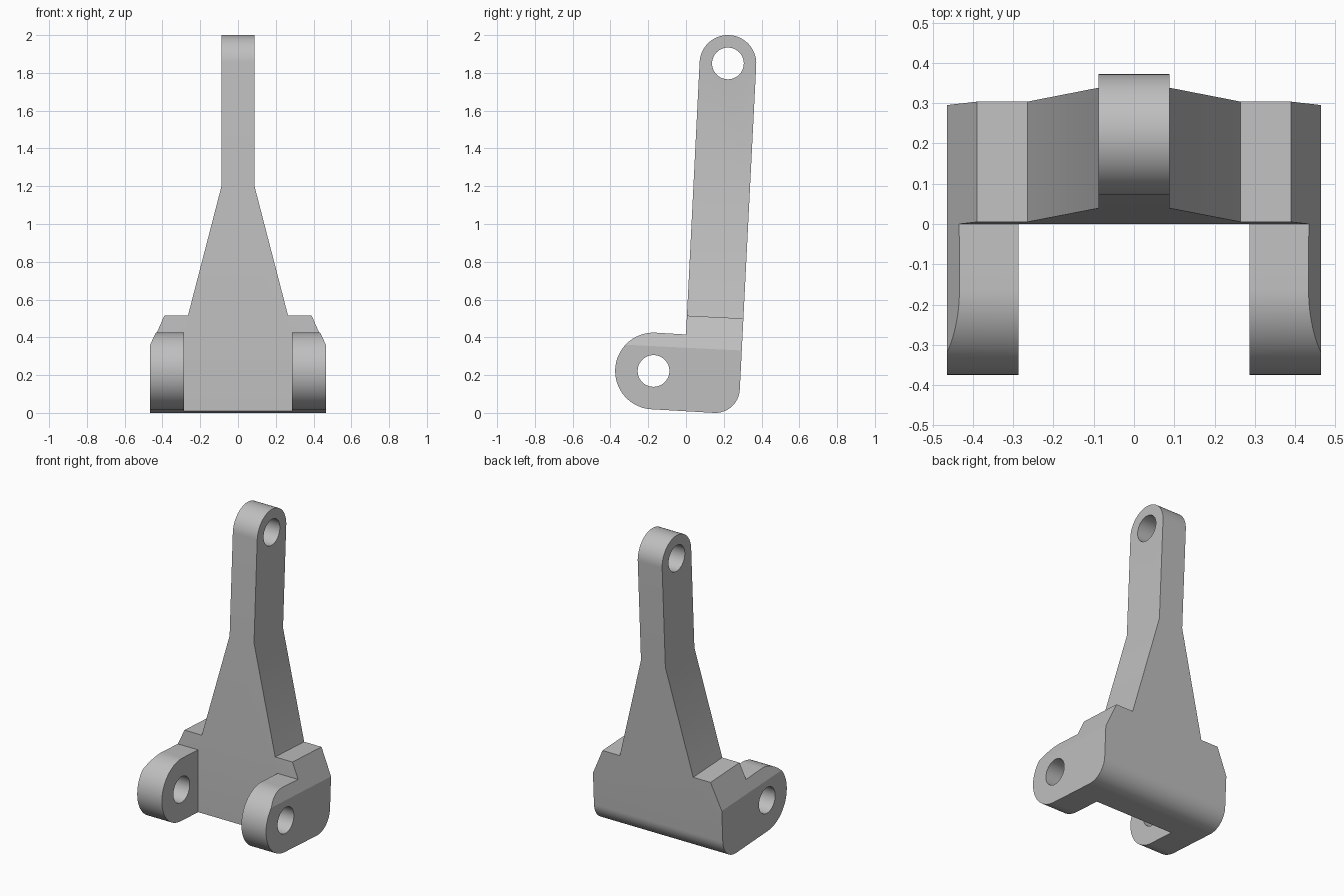
import bpy, bmesh, math

if "Cube" in bpy.data.objects:
    bpy.data.objects.remove(bpy.data.objects["Cube"], do_unlink=True)

TILT = 2.87                                   # backward lean in degrees
SLOPE = math.tan(math.radians(TILT))
PIVOT, PIVOT_R = (-0.172, 0.222), 0.203       # fork eye (y, z)
TIP, TIP_R = (0.222, 1.85), 0.15              # arm eye (y, z)
HEEL, HEEL_R = (0.155, 0.13), 0.13            # rounded rear bottom edge
HOLE_R = 0.084

metal = bpy.data.materials.new("plain grey")
metal.use_nodes = True
grey = (0.52, 0.52, 0.52, 1)
metal.diffuse_color = grey
metal.node_tree.nodes["Principled BSDF"].inputs["Base Color"].default_value = grey


def arc(center, r, start, end, n):
    angles = [math.radians(start + (end - start) * i / n) for i in range(n + 1)]
    return [(center[0] + r * math.cos(a), center[1] + r * math.sin(a)) for a in angles]


def prism(name, points, place, depth):
    """Extrude a 2D profile between -depth and depth; place maps (a, b, d) to xyz."""
    bm = bmesh.new()
    ends = [[bm.verts.new(place(a, b, d)) for a, b in points] for d in (-depth, depth)]
    bm.faces.new(ends[0])
    bm.faces.new(ends[1])
    for i in range(len(points)):
        j = (i + 1) % len(points)
        bm.faces.new((ends[0][i], ends[0][j], ends[1][j], ends[1][i]))
    bmesh.ops.recalc_face_normals(bm, faces=bm.faces)
    mesh = bpy.data.meshes.new(name)
    bm.to_mesh(mesh)
    bm.free()
    mesh.materials.append(metal)
    obj = bpy.data.objects.new(name, mesh)
    bpy.context.collection.objects.link(obj)
    return obj


def along_x(a, b, d):
    return (d, a, b)


def along_y(a, b, d):
    return (a, d, b - SLOPE * d)


def cut(target, cutter, operation):
    mod = target.modifiers.new(cutter.name, 'BOOLEAN')
    mod.operation, mod.solver, mod.object = operation, 'EXACT', cutter
    bpy.context.view_layer.objects.active = target
    bpy.ops.object.modifier_apply(modifier=mod.name)
    bpy.data.objects.remove(cutter, do_unlink=True)


# Side outline: fork eye, rounded heel, arm eye, inner corner
side = (arc(PIVOT, PIVOT_R, 90 - TILT, 270 - TILT, 40)
        + arc(HEEL, HEEL_R, 270 - TILT, 360 - TILT, 20)
        + arc(TIP, TIP_R, -TILT, 180 - TILT, 40)
        + [(0, 0.415)])
bracket = prism("lever_bracket", side, along_x, 0.6)

# Front outline: wide base, chamfered shoulders, tapering arm
half = [(0.465, -0.3), (0.465, 0.345), (0.39, 0.515), (0.265, 0.515), (0.088, 1.2), (0.088, 2.3)]
front = half + [(-x, z) for x, z in reversed(half)]
cut(bracket, prism("front_outline", front, along_y, 0.7), 'INTERSECT')

# Gap between the two fork arms
gap = [(-0.8, -0.2), (0, -0.2), (0, 0.415), (0, 0.7), (-0.8, 0.7)]
cut(bracket, prism("fork_gap", gap, along_x, 0.287), 'DIFFERENCE')

# Pin holes through the eyes
for name, center in (("fork_hole", PIVOT), ("arm_hole", TIP)):
    cut(bracket, prism(name, arc(center, HOLE_R, 0, 352.5, 47), along_x, 0.8), 'DIFFERENCE')

bpy.ops.object.select_all(action='DESELECT')
bracket.select_set(True)
bpy.context.view_layer.objects.active = bracket
bpy.ops.object.shade_smooth_by_angle(angle=math.radians(20))
